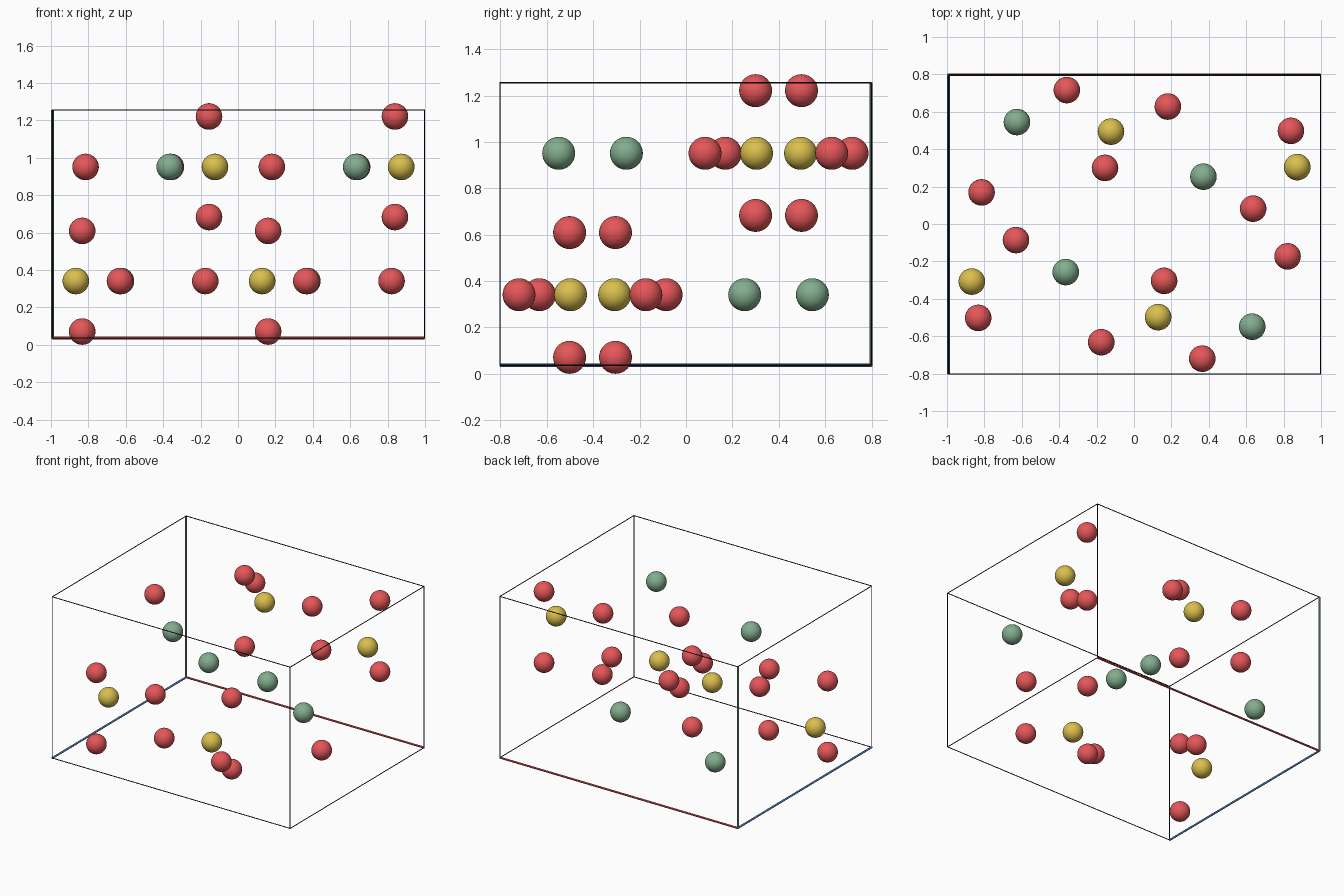
import bpy
from mathutils import Vector

if "Cube" in bpy.data.objects:
    bpy.data.objects.remove(bpy.data.objects["Cube"])


def material(name, rgb):
    m = bpy.data.materials.new(name)
    m.diffuse_color = (*rgb, 1)
    m.use_nodes = True
    m.node_tree.nodes["Principled BSDF"].inputs["Base Color"].default_value = m.diffuse_color
    return m


RED = material("red", (0.78, 0.093, 0.10))
YELLOW = material("yellow", (0.70, 0.52, 0.075))
GREEN = material("sage green", (0.225, 0.42, 0.27))
BLUE = material("blue", (0.09, 0.22, 0.48))
BLACK = material("black", (0.01, 0.01, 0.012))

RADIUS = 0.071
CENTRE = Vector((0.003, -0.002, 0.646))   # inversion centre of the whole cell
HALF = (0.995, 0.80, 0.6095)              # half sizes of the frame


def ball(name, location, mat):
    bpy.ops.mesh.primitive_uv_sphere_add(segments=32, ring_count=16, radius=RADIUS,
                                         location=location)
    ob = bpy.context.object
    ob.name = name
    ob.data.materials.append(mat)
    bpy.ops.object.shade_smooth()


def rod(name, a, b, radius, mat):
    d = b - a
    bpy.ops.mesh.primitive_cylinder_add(vertices=12, radius=radius, depth=d.length,
                                        location=(a + b) / 2)
    ob = bpy.context.object
    ob.name = name
    ob.rotation_euler = d.to_track_quat('Z', 'Y').to_euler()
    ob.data.materials.append(mat)
    bpy.ops.object.shade_smooth_by_angle()


# Balls of the upper half, each paired with its point-mirrored partner below
HIGH, MIDDLE, LOW = 0.575, 0.305, 0.037   # heights above the centre
upper = [
    ("red_ball", RED, -0.158, 0.302, HIGH), ("red_ball", RED, 0.836, 0.50, HIGH),
    ("red_ball", RED, -0.158, 0.302, LOW), ("red_ball", RED, 0.836, 0.50, LOW),
    ("red_ball", RED, -0.362, 0.718, MIDDLE), ("red_ball", RED, 0.178, 0.63, MIDDLE),
    ("red_ball", RED, -0.818, 0.171, MIDDLE), ("red_ball", RED, 0.634, 0.084, MIDDLE),
    ("green_ball", GREEN, -0.368, -0.255, MIDDLE), ("green_ball", GREEN, 0.629, -0.547, MIDDLE),
    ("yellow_ball", YELLOW, -0.126, 0.496, MIDDLE), ("yellow_ball", YELLOW, 0.87, 0.306, MIDDLE),
]
for name, mat, x, y, z in upper:
    offset = Vector((x, y, z))
    ball(name + "_upper", CENTRE + offset, mat)
    ball(name + "_lower", CENTRE - offset, mat)

# Box frame: thin black edges, with three thicker coloured axes from one corner
axes = [("red_axis", RED), ("blue_axis", BLUE), ("green_axis", GREEN)]
origin_signs = (-1, 1, -1)
for k in range(3):
    i, j = [n for n in range(3) if n != k]
    for si in (-1, 1):
        for sj in (-1, 1):
            a, b = Vector(), Vector()
            a[i] = b[i] = si * HALF[i]
            a[j] = b[j] = sj * HALF[j]
            a[k], b[k] = -HALF[k], HALF[k]
            if si == origin_signs[i] and sj == origin_signs[j]:
                rod(axes[k][0], CENTRE + a, CENTRE + b, 0.007, axes[k][1])
            else:
                rod("frame_edge", CENTRE + a, CENTRE + b, 0.003, BLACK)
